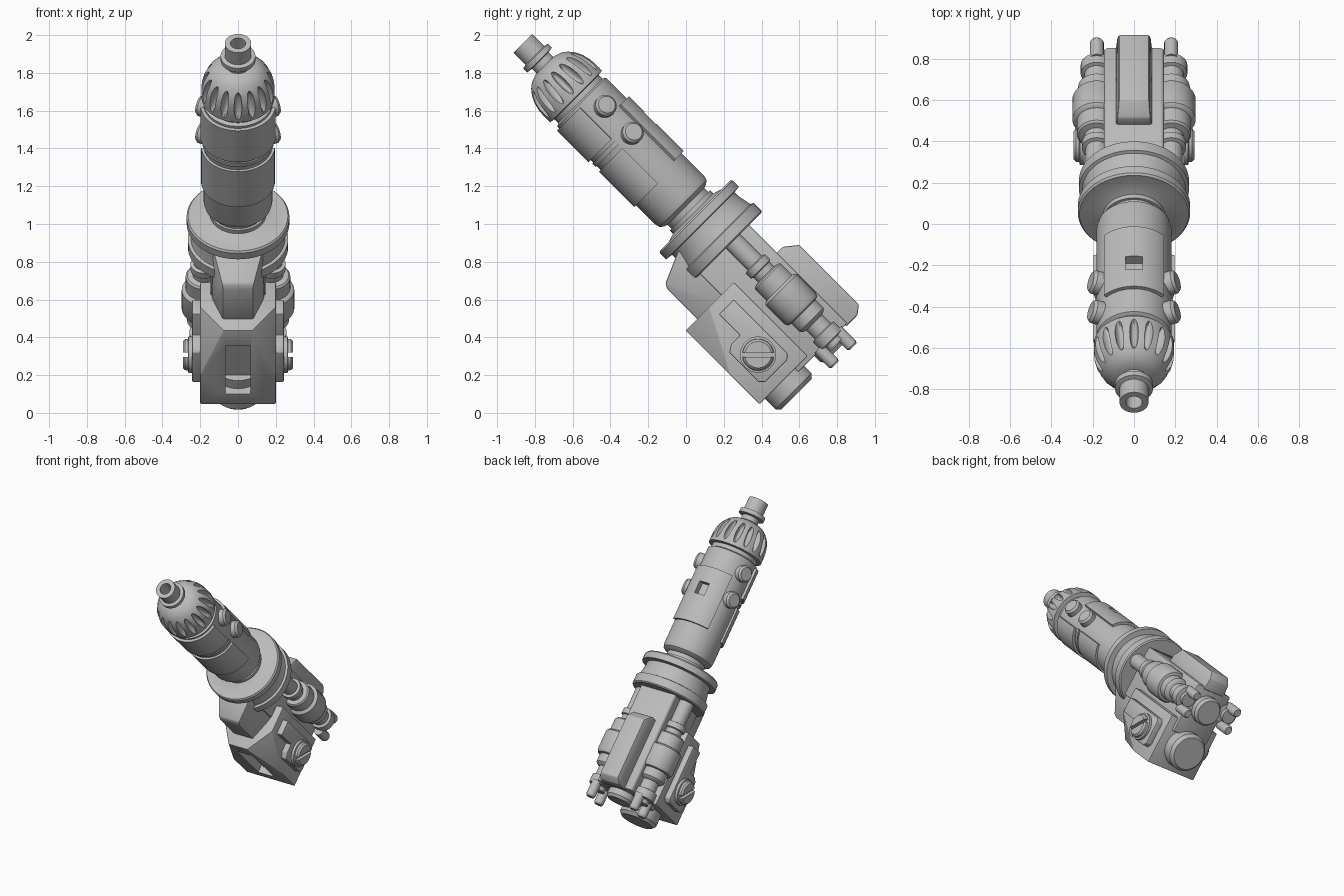
import bpy, bmesh, math
from mathutils import Matrix, Vector

cube = bpy.data.objects.get("Cube")
if cube:
    bpy.data.objects.remove(cube)

# One plain grey for everything
grey = bpy.data.materials.new("plain grey")
grey.use_nodes = True
COLOUR = (0.5, 0.5, 0.5, 1)
grey.diffuse_color = COLOUR
grey.node_tree.nodes["Principled BSDF"].inputs["Base Color"].default_value = COLOUR

# Local frame: z runs down the barrel from the muzzle, y points to the underside
FRAME = Matrix.Translation((0, -0.8635, 1.9565)) @ Matrix.Rotation(math.radians(-135), 4, 'X')
T = Matrix.Translation


def rot(deg, axis):
    return Matrix.Rotation(math.radians(deg), 4, axis)


def radial(angle, y, z):
    """Points a part's own axis outward at an angle around the barrel."""
    return T((0, y, z)) @ rot(-angle, 'Z') @ rot(-90, 'X')


def smooth(ob):
    bpy.ops.object.select_all(action='DESELECT')
    ob.select_set(True)
    bpy.context.view_layer.objects.active = ob
    bpy.ops.object.convert(target='MESH')
    bpy.ops.object.shade_smooth_by_angle(angle=math.radians(32))


def finish(name, bm, place=Matrix(), bevel=0):
    bmesh.ops.remove_doubles(bm, verts=bm.verts, dist=1e-5)
    bmesh.ops.recalc_face_normals(bm, faces=bm.faces)
    bm.transform(FRAME @ place)
    me = bpy.data.meshes.new(name)
    bm.to_mesh(me)
    bm.free()
    me.materials.append(grey)
    ob = bpy.data.objects.new(name, me)
    bpy.context.collection.objects.link(ob)
    if bevel:
        m = ob.modifiers.new("soft edges", 'BEVEL')
        m.width, m.segments, m.limit_method = bevel, 2, 'ANGLE'
    smooth(ob)
    return ob


def revolve(name, prof, place=Matrix(), seg=64, arc=None):
    """Turns a (radius, depth) profile; with an arc, a closed profile makes a curved plate."""
    bm = bmesh.new()
    a0, a1 = arc or (0, 360)
    rings = []
    for i in range(seg + 1 if arc else seg):
        a = math.radians(a0 + (a1 - a0) * i / seg)
        rings.append([bm.verts.new((r * math.sin(a), r * math.cos(a), z)) for r, z in prof])
    n = len(prof)
    for i in range(seg):
        p, q = rings[i], rings[(i + 1) % len(rings)]
        for j in range(n if arc else n - 1):
            k = (j + 1) % n
            bm.faces.new((p[j], p[k], q[k], q[j]))
    if arc:
        bm.faces.new(rings[0])
        bm.faces.new(rings[-1])
    return finish(name, bm, place)


def hull(name, pts, bevel=0.008):
    """Convex block, symmetric left to right."""
    bm = bmesh.new()
    for x, y, z in pts:
        for s in (-1, 1):
            bm.verts.new((s * x, y, z))
    bmesh.ops.convex_hull(bm, input=bm.verts)
    bmesh.ops.dissolve_limit(bm, angle_limit=0.01, verts=bm.verts, edges=bm.edges)
    return finish(name, bm, bevel=bevel)


def prism(name, poly, x0, x1, bevel=0.006):
    bm = bmesh.new()
    face = bm.faces.new([bm.verts.new((x0, y, z)) for y, z in poly])
    new = bmesh.ops.extrude_face_region(bm, geom=[face])["geom"]
    bmesh.ops.translate(bm, verts=[v for v in new if isinstance(v, bmesh.types.BMVert)], vec=(x1 - x0, 0, 0))
    return finish(name, bm, bevel=bevel)


def box(name, size, place):
    bm = bmesh.new()
    bmesh.ops.create_cube(bm, size=1, matrix=Matrix.Diagonal((*size, 1)))
    return finish(name, bm, place)


def cut(targets, cutter):
    for ob in targets:
        m = ob.modifiers.new("cut", 'BOOLEAN')
        m.operation, m.object, m.solver = 'DIFFERENCE', cutter, 'EXACT'
        smooth(ob)
    bpy.data.objects.remove(cutter)


# Muzzle with bore
revolve("muzzle", [(0, .12), (.04, .12), (.04, 0), (.07, 0), (.07, .09), (.092, .095),
                   (.092, .125), (.062, .13), (.062, .19), (0, .19)])

# Vented dome
dome = revolve("vented_dome", [(0, .165), (.07, .165), (.112, .18), (.138, .2), (.163, .23), (.182, .268),
                               (.192, .31), (.195, .35), (.194, .398), (.165, .402), (.165, .44), (0, .44)])
bm = bmesh.new()
for i in range(16):
    m = radial(i * 22.5, 0, .295) @ T((0, 0, .185)) @ rot(-16, 'X') @ Matrix.Diagonal((.021, .088, .038, 1))
    bmesh.ops.create_uvsphere(bm, u_segments=16, v_segments=10, radius=1, matrix=m)
cut([dome], finish("vent_cutter", bm))

# Barrel body, neck and curved cover plates
barrel = revolve("barrel", [(0, .43), (.165, .43), (.182, .44), (.182, 1.175), (.176, 1.2), (.155, 1.215),
                            (.138, 1.22), (.138, 1.3), (0, 1.3)])


def cover(name, z0, z1, r, mid, half):
    return revolve(name, [(.16, z0), (r, z0), (r, z1), (.16, z1)], seg=32, arc=(mid - half, mid + half))


top_cover = cover("top_cover", .596, 1.005, .2, 180, 47)
cover("upper_under_cover", .455, .69, .2, 0, 82)
cover("lower_under_cover", .765, 1.03, .196, 0, 84)
cover("under_band", .71, .735, .19, 0, 84)
cut([top_cover, barrel], box("sight_cutter", (.08, .1, .09), T((0, -.2, .757))))

# Double flange
revolve("double_flange", [(0, 1.25), (.15, 1.25), (.15, 1.275), (.2, 1.29), (.264, 1.29), (.272, 1.3),
                          (.272, 1.345), (.234, 1.35), (.234, 1.375), (.25, 1.455), (.266, 1.46),
                          (.266, 1.52), (.258, 1.528), (0, 1.528)])

# Grip: spine block, back rail, nose and main housing
hull("spine_block", [(.146, y, z) for y in (-.155, .2) for z in (1.5, 2.262)] +
     [(.135, -.167, z) for z in (1.5, 2.262)])
hull("back_rail", [(.073, -.28, 1.79), (.073, -.28, 2.235), (.08, -.235, 2.27), (.08, -.212, 1.735),
                   (.088, -.15, 1.735), (.088, -.15, 2.27)])
hull("nose", [(.13, .2, 1.36), (.14, 0, 1.36), (.14, 0, 1.75), (.14, .22, 1.75),
              (.085, .366, 1.433), (.08, .38, 1.463), (.08, .38, 1.75)])
housing = hull("housing", [(.077, .465, 1.684), (.2, .465, 2.02), (.2, .29, 1.684), (.2, .105, 1.684),
                           (.2, .105, 2.236), (.2, .465, 2.236)], bevel=.004)
cut([housing], box("window_cutter", (.132, .16, .36), T((0, .465, 1.98))))

# End caps
revolve("large_end_cap", [(0, 2.1), (.135, 2.1), (.135, 2.315), (.115, 2.338), (0, 2.338)], T((0, .29, 0)))
revolve("small_end_cap", [(0, 2.2), (.1, 2.2), (.1, 2.305), (.085, 2.325), (0, 2.325)], T((0, -.02, 0)))

# Parts on both sides
for side, word in ((1, "left"), (-1, "right")):
    for i, z in enumerate((.544, .746)):
        revolve(f"{word}_button_{i + 1}", [(0, .15), (.058, .15), (.058, .212), (.046, .226), (0, .226)],
                radial(side * 112, 0, z), seg=32)

    revolve(f"{word}_piston", [(0, 1.48), (.054, 1.48), (.054, 1.69), (.072, 1.695), (.072, 1.735), (.06, 1.74),
                               (.06, 1.775), (.088, 1.78), (.097, 1.79), (.097, 1.875), (.11, 1.88), (.118, 1.89),
                               (.118, 2.03), (.108, 2.05), (.09, 2.055), (.09, 2.115), (.075, 2.13), (.06, 2.135),
                               (.06, 2.2), (.078, 2.205), (.078, 2.265), (.05, 2.27), (.05, 2.3), (0, 2.3)],
            T((side * .18, -.045, 0)), seg=40)
    for y in (-.1, .035):
        revolve(f"{word}_end_nut", [(0, 2.25), (.034, 2.25), (.034, 2.36), (.026, 2.372), (0, 2.372)],
                T((side * .18, y, 0)), seg=16)

    prism(f"{word}_side_plate", [(.17, 1.748), (.28, 1.748), (.28, 1.905), (.345, 1.905), (.385, 1.93),
                                 (.385, 2.15), (.36, 2.175), (.195, 2.175), (.17, 2.15)],
          side * .18, side * .243)
    screw = revolve(f"{word}_screw", [(0, .19), (.096, .19), (.096, .262), (.084, .265), (.082, .28),
                                      (.07, .292), (0, .292)], radial(side * 90, .285, 2.046), seg=40)
    cut([screw], box("slot_cutter", (.05, .024, .3), T((side * .29, .285, 2.046)) @ rot(45, 'X')))
